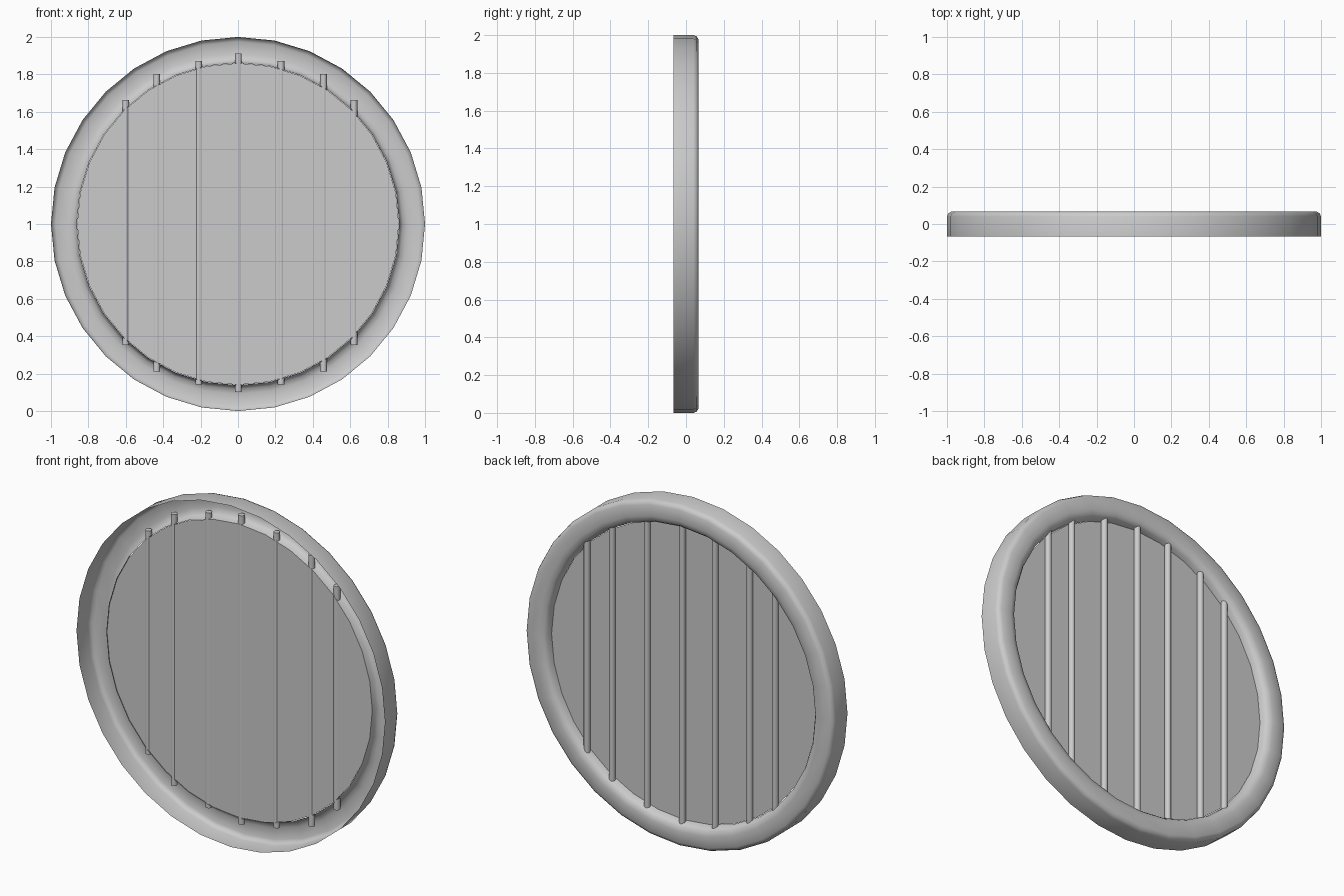
import bpy, bmesh, math

if "Cube" in bpy.data.objects:
    bpy.data.objects.remove(bpy.data.objects["Cube"])

SIDES = 32
CZ = 1.0


def finish(name, bm, smooth=None):
    mesh = bpy.data.meshes.new(name)
    bm.to_mesh(mesh)
    bm.free()
    ob = bpy.data.objects.new(name, mesh)
    bpy.context.collection.objects.link(ob)
    if smooth:
        bpy.ops.object.select_all(action='DESELECT')
        ob.select_set(True)
        bpy.context.view_layer.objects.active = ob
        bpy.ops.object.shade_smooth_by_angle(angle=math.radians(smooth))
    return ob


def ring_point(r, y, i):
    a = 2 * math.pi * i / SIDES
    return (r * math.cos(a), y, CZ + r * math.sin(a))


# Round frame: a hollow channel, open at the front and rounded at the back
profile = [(1.0, -0.067), (1.0, 0.04), (0.993, 0.057), (0.975, 0.067),
           (0.91, 0.067), (0.882, 0.06), (0.868, 0.042), (0.862, 0.012)]
bm = bmesh.new()
loops = [[bm.verts.new(ring_point(r, y, i)) for i in range(SIDES)] for r, y in profile]
for a, b in zip(loops, loops[1:]):
    for i in range(SIDES):
        j = (i + 1) % SIDES
        bm.faces.new((a[i], b[i], b[j], a[j]))
bm.normal_update()
# outward normals on the outer wall
if bm.faces[:][0].normal.dot(bm.faces[:][0].calc_center_median() - loops[0][0].co.lerp(loops[0][SIDES // 2].co, 0.5)) < 0:
    bmesh.ops.reverse_faces(bm, faces=bm.faces[:])
finish("round_frame", bm, 50)

# Thin pane inside the frame
bm = bmesh.new()
bm.faces.new([bm.verts.new(ring_point(0.86, 0.016, i)) for i in range(SIDES)])
finish("pane", bm)

# Upright bars set into the back of the pane
bars = [(-0.60, 0.655), (-0.435, 0.795), (-0.21, 0.865), (0.002, 0.905),
        (0.23, 0.865), (0.457, 0.795), (0.62, 0.655)]
for n, (x, half) in enumerate(bars):
    bm = bmesh.new()
    bmesh.ops.create_cone(bm, cap_ends=True, segments=12, radius1=0.018,
                          radius2=0.018, depth=2 * half)
    ob = finish(f"bar_{n + 1}", bm, 40)
    ob.location = (x, 0.03, CZ + 0.007)
